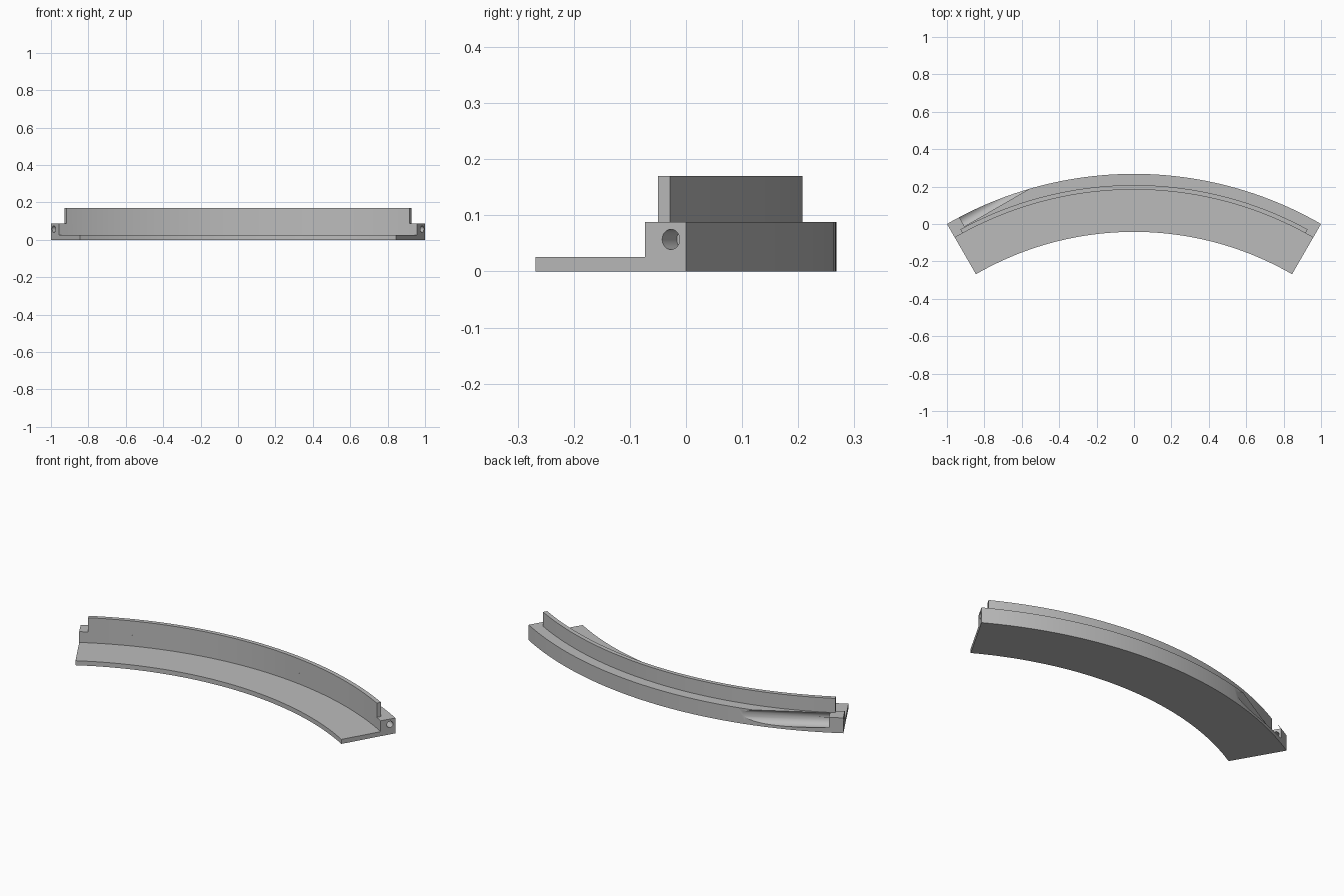
import bpy, bmesh, math
from mathutils import Vector, Matrix

if "Cube" in bpy.data.objects:
    bpy.data.objects.remove(bpy.data.objects["Cube"])

CENTRE = Vector((0, -math.sqrt(3), 0))   # centre of the arc
HALF = math.radians(30)                  # half of the swept angle
HOLE_R, HOLE_Z = 1.969, 0.057            # screw axis at the end faces

grey = bpy.data.materials.new("light_grey")
grey.use_nodes = True
colour = (0.5, 0.5, 0.5, 1)
grey.diffuse_color = colour
grey.node_tree.nodes["Principled BSDF"].inputs["Base Color"].default_value = colour


def make_object(name, bm):
    bmesh.ops.recalc_face_normals(bm, faces=bm.faces)
    mesh = bpy.data.meshes.new(name)
    bm.to_mesh(mesh)
    bm.free()
    mesh.materials.append(grey)
    obj = bpy.data.objects.new(name, mesh)
    bpy.context.collection.objects.link(obj)
    return obj


def sweep(name, profile, half_angle, steps=48):
    """Sweep a closed (radius, height) profile around the arc centre."""
    bm = bmesh.new()
    rings = []
    for i in range(steps + 1):
        a = half_angle * (2 * i / steps - 1)
        rings.append([bm.verts.new(CENTRE + Vector((r * math.sin(a), r * math.cos(a), z)))
                      for r, z in profile])
    n = len(profile)
    for a, b in zip(rings, rings[1:]):
        for j in range(n):
            k = (j + 1) % n
            bm.faces.new((a[j], a[k], b[k], b[j]))
    bm.faces.new(rings[0])
    bm.faces.new(rings[-1])
    return make_object(name, bm)


def drill(target, side, radius, start, end):
    """Cut a round bore square to one end face, from depth start to end."""
    out = Vector((side * math.sin(HALF), math.cos(HALF), 0))
    inward = Vector((-side * math.cos(HALF), math.sin(HALF), 0))
    middle = CENTRE + out * HOLE_R + inward * (start + end) / 2 + Vector((0, 0, HOLE_Z))
    bm = bmesh.new()
    bmesh.ops.create_cone(bm, cap_ends=True, segments=40, radius1=radius, radius2=radius,
                          depth=end - start,
                          matrix=Matrix.Translation(middle) @ inward.to_track_quat('Z', 'Y').to_matrix().to_4x4())
    cutter = make_object("bore_cutter", bm)
    cutter.hide_render = True
    mod = target.modifiers.new("bore", 'BOOLEAN')
    mod.operation, mod.solver, mod.object = 'DIFFERENCE', 'EXACT', cutter
    bpy.context.view_layer.objects.active = target
    bpy.ops.object.modifier_apply(modifier=mod.name)
    bpy.data.objects.remove(cutter)


# Curved base: thin inner flange stepping up to a thick outer block
base = sweep("curved_base", [(1.69, 0), (2, 0), (2, 0.088), (1.916, 0.088),
                             (1.916, 0.026), (1.69, 0.026)], HALF)

# Thin upright wall, a little shorter than the base
wall = sweep("upright_wall", [(1.916, 0.088), (1.94, 0.088), (1.94, 0.17), (1.916, 0.17)],
             math.radians(28.6))

# Screw head pocket and through hole on one end, blind hole on the other
drill(base, -1, 0.041, 0.075, 0.65)
drill(base, -1, 0.018, -0.05, 0.1)
drill(base, 1, 0.018, -0.05, 0.052)

for obj in (base, wall):
    bpy.ops.object.select_all(action='DESELECT')
    obj.select_set(True)
    bpy.context.view_layer.objects.active = obj
    bpy.ops.object.shade_smooth_by_angle(angle=math.radians(25))
